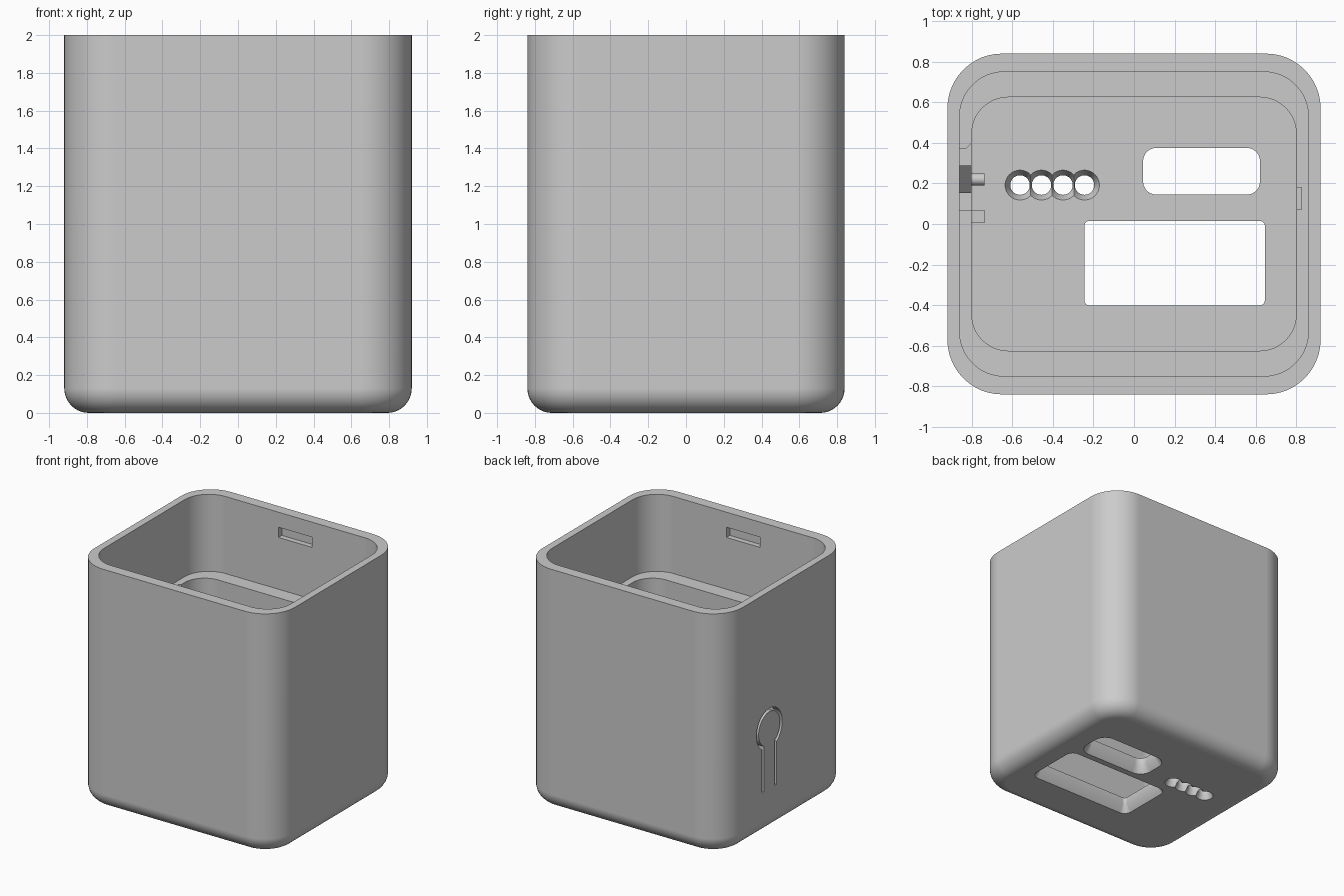
import bpy
import bmesh
from math import acos, cos, pi, sin

start = bpy.data.objects.get("Cube")
if start:
    bpy.data.objects.remove(start, do_unlink=True)

grey = bpy.data.materials.new("plain grey")
grey.use_nodes = True
grey.diffuse_color = (0.6, 0.6, 0.6, 1)
grey.node_tree.nodes["Principled BSDF"].inputs["Base Color"].default_value = (0.6, 0.6, 0.6, 1)


def finish(bm, name):
    bmesh.ops.remove_doubles(bm, verts=bm.verts, dist=1e-5)
    bmesh.ops.recalc_face_normals(bm, faces=bm.faces)
    mesh = bpy.data.meshes.new(name)
    bm.to_mesh(mesh)
    bm.free()
    mesh.materials.append(grey)
    obj = bpy.data.objects.new(name, mesh)
    bpy.context.collection.objects.link(obj)
    return obj


def rounded_rect(hx, hy, r, steps=12):
    pts = []
    for q, (sx, sy) in enumerate([(1, 1), (-1, 1), (-1, -1), (1, -1)]):
        for i in range(steps + 1):
            a = (q + i / steps) * pi / 2
            pts.append((sx * (hx - r) + r * cos(a), sy * (hy - r) + r * sin(a)))
    return pts


def loft(name, rings, cx=0, cy=0):
    """Stack rounded rectangles (half x, half y, radius, z) into a closed solid."""
    bm = bmesh.new()
    loops = [[bm.verts.new((cx + x, cy + y, z)) for x, y in rounded_rect(hx, hy, r)]
             for hx, hy, r, z in rings]
    n = len(loops[0])
    for a, b in zip(loops, loops[1:]):
        for i in range(n):
            j = (i + 1) % n
            bm.faces.new((a[i], a[j], b[j], b[i]))
    bm.faces.new(loops[0])
    bm.faces.new(loops[-1])
    return finish(bm, name)


def prism(name, pts, axis, lo, hi):
    """Extrude a 2D outline along one axis from lo to hi."""
    def place(p, h):
        co = list(p)
        co.insert(axis, h)
        return co
    bm = bmesh.new()
    a = [bm.verts.new(place(p, lo)) for p in pts]
    b = [bm.verts.new(place(p, hi)) for p in pts]
    for i in range(len(pts)):
        j = (i + 1) % len(pts)
        bm.faces.new((a[i], a[j], b[j], b[i]))
    bm.faces.new(a)
    bm.faces.new(b)
    return finish(bm, name)


def box(name, x0, x1, y0, y1, z0, z1):
    return prism(name, [(x0, y0), (x1, y0), (x1, y1), (x0, y1)], 2, z0, z1)


# Housing: rounded bottom edge, rim, cavity, inner ledge and floor in one loft
FLOOR, LEDGE, FILLET = 0.12, 1.36, 0.13
rings = []
for i in range(11):
    a = i / 10 * pi / 2
    d = FILLET * (1 - sin(a))
    rings.append((0.92 - d, 0.84 - d, 0.27 - d, FILLET * (1 - cos(a))))
rings += [(0.92, 0.84, 0.27, 2), (0.86, 0.75, 0.22, 2), (0.86, 0.75, 0.22, LEDGE),
          (0.8, 0.625, 0.18, LEDGE), (0.8, 0.625, 0.18, FLOOR)]
housing = loft("housing", rings)

cutters = []

# Two windows in the floor, flared towards the underside
for cx, cy, hx, hy, r in [(0.2, -0.193, 0.445, 0.208, 0.025), (0.333, 0.26, 0.288, 0.115, 0.065)]:
    g = 0.045
    cutters.append(loft("window_cutter", [(hx + g, hy + g, r + g, -0.01), (hx, hy, r, 0.06),
                                          (hx, hy, r, 0.2)], cx, cy))

# Row of four indicator holes, flared on both sides
for i in range(4):
    cutters.append(loft("indicator_cutter", [(r, r, r, z) for r, z in
                        [(0.07, -0.005), (0.048, 0.045), (0.048, 0.07), (0.076, 0.125)]],
                        -0.562 + 0.106 * i, 0.192))

# Lid catches high on the front and back inner walls
for s in (-1, 1):
    y0, y1 = sorted((s * 0.7, s * 0.795))
    cutters.append(box("catch_cutter", -0.154, 0.154, y0, y1, 1.79, 1.875))

# Pocket behind the button, and a groove on the opposite wall
cutters.append(prism("pocket_cutter", [(-0.86, 0.07), (-0.77, 0.07), (-0.77, 0.43),
                                       (-0.83, 0.37), (-0.86, 0.37)], 2, 0.3, 1.5))
cutters.append(box("groove_cutter", 0.7, 0.826, 0.072, 0.18, 0.3, 1.5))

# Keyhole-shaped slit that frees the flexible button
CY, CZ, R, S, W, LOW = 0.22, 0.86, 0.155, 0.082, 0.014, 0.36


def keyhole(r, s):
    t = acos(s / r)
    arc = [-t + (pi + 2 * t) * i / 40 for i in range(41)]
    pts = [(CY + r * cos(a), CZ + r * sin(a)) for a in arc]
    return [(CY + s, LOW)] + pts + [(CY - s, LOW)]


outline = keyhole(R + W, S + W) + keyhole(R - W, S - W)[::-1]
cutters.append(prism("button_slit_cutter", outline, 0, -1, -0.83))

bpy.context.view_layer.objects.active = housing
for c in cutters:
    m = housing.modifiers.new("cut", "BOOLEAN")
    m.operation = "DIFFERENCE"
    m.solver = "EXACT"
    m.object = c
    bpy.ops.object.modifier_apply(modifier=m.name)
    bpy.data.objects.remove(c, do_unlink=True)

# Button backing, its peg, and a rib beside the pocket
prism("button_backing", [(-0.865, 0.95), (-0.8, 0.72), (-0.8, 0.5), (-0.865, 0.4)], 1, 0.152, 0.288)
peg = [(CY + 0.03 * cos(i * pi / 12), 0.6 + 0.03 * sin(i * pi / 12)) for i in range(24)]
prism("button_peg", peg, 0, -0.81, -0.738)
box("pocket_rib", -0.81, -0.738, 0.005, 0.07, 0.11, 0.8)

# Smooth rounds, crisp edges
bpy.ops.object.select_all(action="DESELECT")
for name in ("housing", "button_peg"):
    bpy.data.objects[name].select_set(True)
bpy.context.view_layer.objects.active = housing
bpy.ops.object.shade_smooth_by_angle(angle=0.6)
weighted = housing.modifiers.new("even_shading", "WEIGHTED_NORMAL")
weighted.keep_sharp = True
